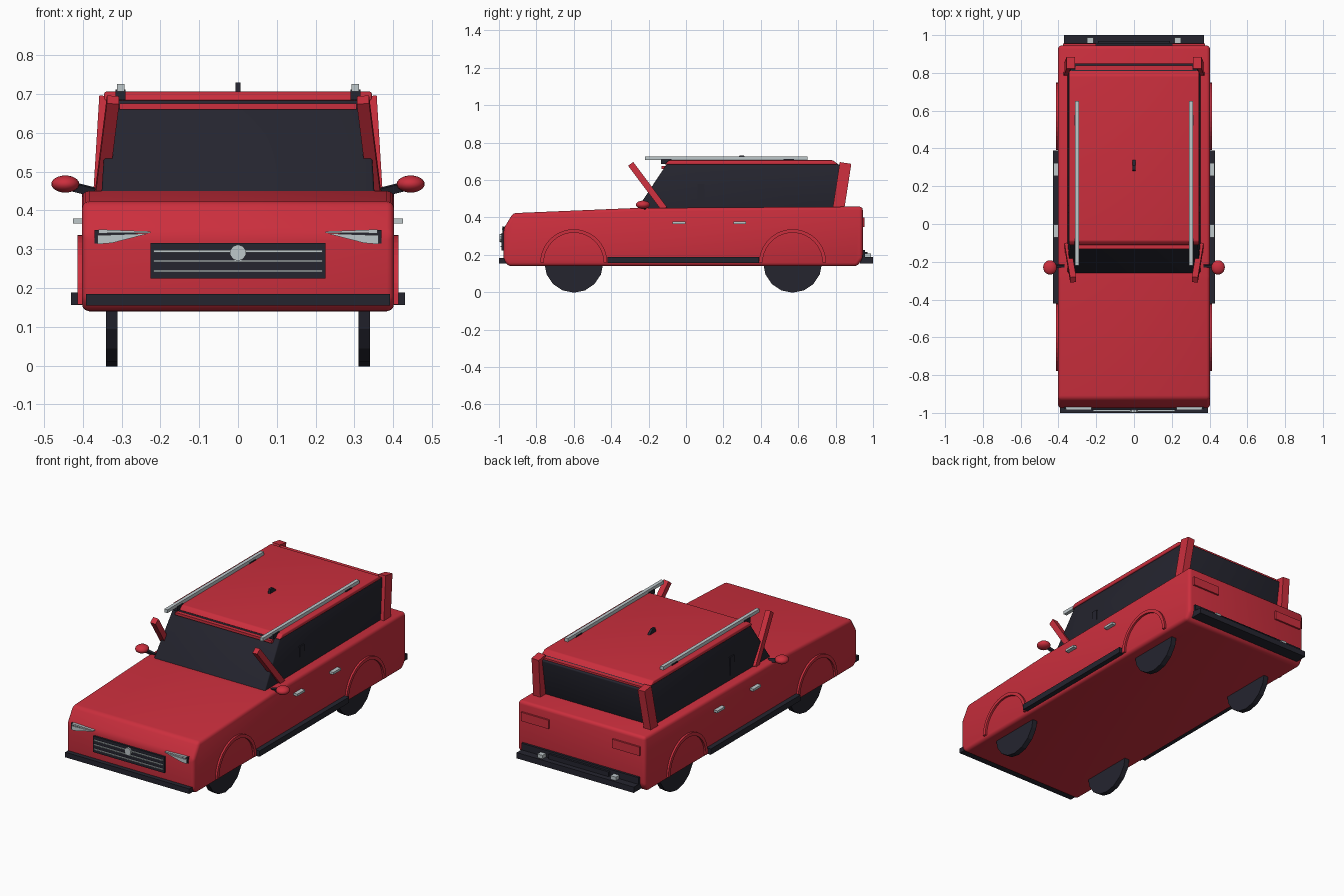
import bpy, bmesh, math
from mathutils import Vector, Matrix

if "Cube" in bpy.data.objects:
    bpy.data.objects.remove(bpy.data.objects["Cube"])


def material(name, rgb):
    m = bpy.data.materials.new(name)
    m.use_nodes = True
    m.diffuse_color = (*rgb, 1)
    node = next(n for n in m.node_tree.nodes if n.type == "BSDF_PRINCIPLED")
    node.inputs["Base Color"].default_value = (*rgb, 1)
    return m


RED = material("red paint", (0.6, 0.028, 0.047))
DARK = material("dark glass and trim", (0.018, 0.018, 0.028))
SILVER = material("silver", (0.52, 0.58, 0.6))


def finish(name, bm, mat, smooth=False):
    bmesh.ops.recalc_face_normals(bm, faces=bm.faces)
    mesh = bpy.data.meshes.new(name)
    bm.to_mesh(mesh)
    bm.free()
    mesh.materials.append(mat)
    ob = bpy.data.objects.new(name, mesh)
    bpy.context.collection.objects.link(ob)
    if smooth:
        bpy.ops.object.select_all(action="DESELECT")
        ob.select_set(True)
        bpy.context.view_layer.objects.active = ob
        bpy.ops.object.shade_smooth_by_angle(angle=math.radians(35))
    return ob


def prism(name, pts, axis, a, b, mat, bevel=0, taper=None):
    """Extrude a profile along x (points y,z) or along y (points x,z)."""
    bm = bmesh.new()
    put = (lambda p, t: (t, p[0], p[1])) if axis == "x" else (lambda p, t: (p[0], t, p[1]))
    face = bm.faces.new([bm.verts.new(put(p, a)) for p in pts])
    ext = bmesh.ops.extrude_face_region(bm, geom=[face])["geom"]
    step = Vector(put((0, 0), b - a))
    bmesh.ops.translate(bm, vec=step, verts=[v for v in ext if isinstance(v, bmesh.types.BMVert)])
    if taper:
        z0, z1, k = taper
        for v in bm.verts:
            v.co.x *= 1 + (k - 1) * (v.co.z - z0) / (z1 - z0)
    if bevel:
        bmesh.ops.recalc_face_normals(bm, faces=bm.faces)
        bmesh.ops.bevel(bm, geom=bm.edges[:], offset=bevel, segments=3,
                        profile=0.5, affect="EDGES", clamp_overlap=True)
    return finish(name, bm, mat, bool(bevel))


def box(name, x, y, z, mat, bevel=0):
    pts = [(y[0], z[0]), (y[1], z[0]), (y[1], z[1]), (y[0], z[1])]
    return prism(name, pts, "x", x[0], x[1], mat, bevel)


def beam(name, p, q, wx, wy, mat):
    """Square bar between two points."""
    p, q = Vector(p), Vector(q)
    d = (q - p).normalized()
    side = (Vector((1, 0, 0)) - d * d.x).normalized()
    up = d.cross(side)
    bm = bmesh.new()
    bmesh.ops.create_cube(bm, size=1)
    rot = Matrix((side, up, d)).transposed()
    for v in bm.verts:
        v.co = (p + q) / 2 + rot @ Vector((v.co.x * wx, v.co.y * wy, v.co.z * (q - p).length))
    return finish(name, bm, mat)


def disc(name, centre, radius, depth, axis, sides, mat):
    bm = bmesh.new()
    turn = Matrix.Rotation(math.pi / 2, 4, "Y" if axis == "x" else "X")
    bmesh.ops.create_cone(bm, cap_ends=True, segments=sides, radius1=radius, radius2=radius,
                          depth=depth, matrix=Matrix.Translation(centre) @ turn)
    return finish(name, bm, mat)


# Body shell
prism("body", [(-0.95, 0.14), (-0.975, 0.17), (-0.975, 0.34), (-0.925, 0.423), (-0.28, 0.45),
               (0.945, 0.458), (0.945, 0.18), (0.915, 0.14)], "x", -0.402, 0.402, RED, 0.018)

# Cabin glass and roof
prism("cabin_glass", [(-0.265, 0.44), (-0.1, 0.69), (0.8, 0.69), (0.85, 0.67), (0.795, 0.44)],
      "x", -0.352, 0.352, DARK, 0.006, (0.44, 0.69, 0.955))
prism("roof", [(-0.115, 0.683), (-0.09, 0.706), (0.785, 0.706), (0.815, 0.683)],
      "x", -0.345, 0.345, RED, 0.006)
box("windscreen_header", (-0.305, 0.305), (-0.132, -0.1), (0.66, 0.675), RED)
box("rear_header", (-0.31, 0.31), (0.815, 0.84), (0.665, 0.684), RED)

# Bumpers
box("front_bumper", (-0.392, 0.392), (-1.0, -0.95), (0.155, 0.184), DARK)
box("rear_bumper_step", (-0.37, 0.37), (0.93, 1.0), (0.155, 0.188), DARK)
box("rear_bumper_upper", (-0.37, 0.37), (0.93, 0.958), (0.18, 0.226), DARK)
box("rear_bumper_plate", (-0.19, 0.19), (0.95, 0.97), (0.185, 0.215), DARK)

# Grille with bars and round boss
box("grille", (-0.225, 0.225), (-0.986, -0.96), (0.224, 0.316), DARK)
for i in range(3):
    z = 0.244 + i * 0.0255
    box("grille_bar", (-0.218, 0.218), (-0.992, -0.98), (z - 0.003, z + 0.003), SILVER)
disc("grille_boss", (0, -0.989, 0.291), 0.021, 0.016, "y", 10, SILVER)

# Roof aerial
prism("roof_aerial", [(0.28, 0.7), (0.345, 0.7), (0.31, 0.73), (0.285, 0.73)],
      "x", -0.007, 0.007, DARK)

for s, tag in ((1, "left"), (-1, "right")):
    # Pillars
    beam(tag + "_front_pillar", (s * 0.352, -0.115, 0.445), (s * 0.322, -0.295, 0.685),
         0.032, 0.034, RED)
    beam(tag + "_rear_pillar", (s * 0.35, 0.815, 0.445), (s * 0.335, 0.853, 0.69),
         0.045, 0.062, RED)
    box(tag + "_window_divider", (s * 0.33, s * 0.35), (0.062, 0.1), (0.45, 0.58), DARK)

    # Sill
    box(tag + "_sill", (s * 0.38, s * 0.43), (-0.42, 0.39), (0.156, 0.189), DARK)

    # Wheels and arch rings
    for y, end in ((-0.6, "front"), (0.57, "rear")):
        disc(f"{tag}_{end}_wheel", (s * 0.325, y, 0.155), 0.157, 0.03, "x", 16, DARK)
        arc = [math.pi * i / 20 for i in range(21)]
        ring = [(y + 0.179 * math.cos(a), 0.158 + 0.179 * math.sin(a)) for a in arc]
        ring += [(y + 0.16 * math.cos(a), 0.158 + 0.16 * math.sin(a)) for a in reversed(arc)]
        prism(f"{tag}_{end}_arch", ring, "x", s * 0.39, s * 0.413, RED)

    # Door handles
    for y in (-0.037, 0.288):
        box(tag + "_door_handle", (s * 0.4, s * 0.425), (y - 0.034, y + 0.034),
            (0.366, 0.379), SILVER)

    # Mirrors
    beam(tag + "_mirror_stalk", (s * 0.37, -0.22, 0.447), (s * 0.43, -0.225, 0.462),
         0.022, 0.012, DARK)
    bm = bmesh.new()
    shape = Matrix.Translation((s * 0.445, -0.23, 0.468)) @ Matrix.Diagonal((0.036, 0.038, 0.022, 1))
    bmesh.ops.create_uvsphere(bm, u_segments=20, v_segments=12, radius=1, matrix=shape)
    finish(tag + "_mirror", bm, RED, True)

    # Headlights
    def mirrored(pts):
        return [(s * x, z) for x, z in pts]
    prism(tag + "_headlight_frame", mirrored([(0.25, 0.34), (0.37, 0.35), (0.37, 0.315), (0.355, 0.315)]),
          "y", -0.978, -0.95, DARK)
    prism(tag + "_headlight_brow", mirrored([(0.225, 0.346), (0.36, 0.351), (0.36, 0.341), (0.225, 0.342)]),
          "y", -0.984, -0.95, SILVER)
    prism(tag + "_headlight", mirrored([(0.228, 0.341), (0.362, 0.336), (0.362, 0.313), (0.325, 0.316)]),
          "y", -0.984, -0.95, SILVER)

    # Rear lamps
    box(tag + "_tail_lamp", (s * 0.2, s * 0.375), (0.93, 0.955), (0.35, 0.4), RED)
    box(tag + "_reverse_lamp", (s * 0.215, s * 0.248), (0.95, 0.988), (0.188, 0.208), SILVER)

    # Roof rails
    box(tag + "_roof_rail", (s * 0.292, s * 0.312), (-0.22, 0.65), (0.707, 0.726), SILVER)
    for y in (-0.105, 0.55):
        box(tag + "_rail_foot", (s * 0.29, s * 0.316), (y - 0.028, y + 0.028),
            (0.685, 0.712), DARK)
